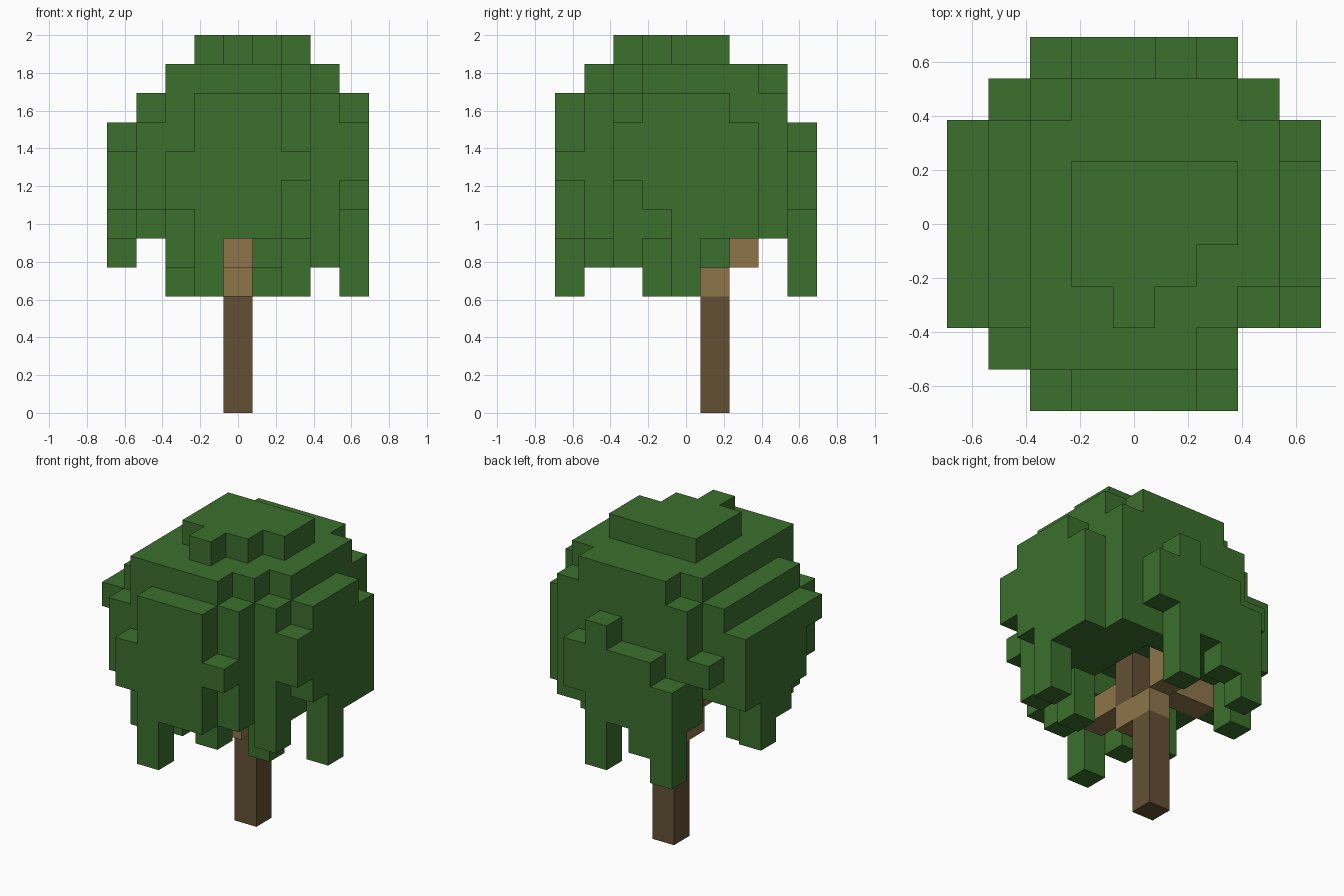
import bpy
import bmesh
from itertools import product
from mathutils import Vector

if "Cube" in bpy.data.objects:
    bpy.data.objects.remove(bpy.data.objects["Cube"], do_unlink=True)

UNIT = 2 / 13
ORIGIN = Vector((4.5, 4.5, 0))


def make_material(name, colour):
    mat = bpy.data.materials.new(name)
    mat.use_nodes = True
    mat.diffuse_color = (*colour, 1)
    mat.node_tree.nodes["Principled BSDF"].inputs["Base Color"].default_value = (*colour, 1)
    return mat


def cells(x, y, z):
    """All grid cells in the given start/end ranges."""
    return set(product(range(*x), range(*y), range(*z)))


def column(x, y, bottom, top):
    return cells((x, x + 1), (y, y + 1), (bottom, top))


def build_blocks(name, part, neighbours, material):
    """Skin a set of cells, leaving out faces that touch another cell."""
    bm = bmesh.new()
    corners = {}

    def vert(p):
        key = tuple(round(c) for c in p)
        if key not in corners:
            corners[key] = bm.verts.new((Vector(key) - ORIGIN) * UNIT)
        return corners[key]

    for cell in sorted(part):
        base = Vector(cell)
        for axis, side in product(range(3), (0, 1)):
            step = Vector((0, 0, 0))
            step[axis] = 1
            out = base + step * (1 if side else -1)
            if tuple(round(c) for c in out) in neighbours:
                continue
            u, v = Vector((0, 0, 0)), Vector((0, 0, 0))
            u[(axis + 1) % 3] = 1
            v[(axis + 2) % 3] = 1
            start = base + step * side
            loop = [start, start + u, start + u + v, start + v]
            if not side:
                loop.reverse()
            bm.faces.new([vert(p) for p in loop])
    mesh = bpy.data.meshes.new(name)
    bm.to_mesh(mesh)
    bm.free()
    mesh.materials.append(material)
    obj = bpy.data.objects.new(name, mesh)
    bpy.context.collection.objects.link(obj)
    return obj


# Trunk: a straight stem that steps forward inside the crown
trunk = column(4, 5, 0, 4) | column(4, 4, 5, 8)

# Branches: fork, front arm, back arm and right arm
branches = cells((4, 5), (4, 6), (4, 5))
branches |= cells((4, 5), (2, 4), (5, 6))
branches |= column(4, 6, 5, 7)
branches |= cells((1, 4), (4, 5), (6, 7))

# Crown body with a hollow under its middle
leaves = cells((2, 8), (3, 7), (6, 12))
leaves |= cells((2, 7), (2, 3), (6, 12))
leaves |= cells((2, 6), (1, 2), (6, 12))
leaves |= cells((3, 7), (7, 8), (6, 12))
leaves |= cells((2, 7), (1, 2), (6, 11))
leaves |= cells((2, 8), (2, 3), (6, 11))
leaves |= cells((2, 8), (7, 8), (6, 11))
leaves |= cells((1, 2), (2, 7), (6, 11))
leaves -= cells((1, 6), (4, 7), (6, 7))
leaves -= cells((3, 6), (3, 4), (6, 7))

# Crown top
leaves |= cells((3, 6), (3, 6), (12, 13))
leaves |= cells((6, 7), (4, 6), (12, 13))
leaves |= column(4, 2, 12, 13)

# Front bulge
leaves |= cells((3, 6), (0, 1), (6, 11))
leaves |= column(2, 0, 7, 9)
leaves |= column(6, 0, 8, 9)
leaves |= column(1, 1, 7, 10)

# Back bulge
for i, (bottom, top) in enumerate([(4, 8), (5, 9), (6, 9), (4, 10), (7, 9)]):
    leaves |= column(2 + i, 8, bottom, top)
leaves |= column(1, 7, 8, 9)

# Side bulges
for i, (bottom, top) in enumerate([(8, 10), (7, 11), (4, 11), (6, 11), (6, 10)]):
    leaves |= column(8, 2 + i, bottom, top)
for i, bottom in enumerate([9, 7, 6, 5, 7]):
    leaves |= column(0, 2 + i, bottom, 10)

# Hanging tufts
for x, y, bottom in [(3, 0, 4), (2, 1, 5), (5, 1, 5), (7, 2, 5), (6, 3, 4), (2, 3, 4)]:
    leaves |= column(x, y, bottom, 6)

leaves -= trunk | branches
everything = trunk | branches | leaves

bark = make_material("dark bark", (0.127, 0.08, 0.034))
wood = make_material("light wood", (0.275, 0.178, 0.069))
green = make_material("leaf green", (0.044, 0.162, 0.026))

build_blocks("trunk", trunk, everything, bark)
build_blocks("branches", branches, everything, wood)
build_blocks("leaf_crown", leaves, everything, green)
